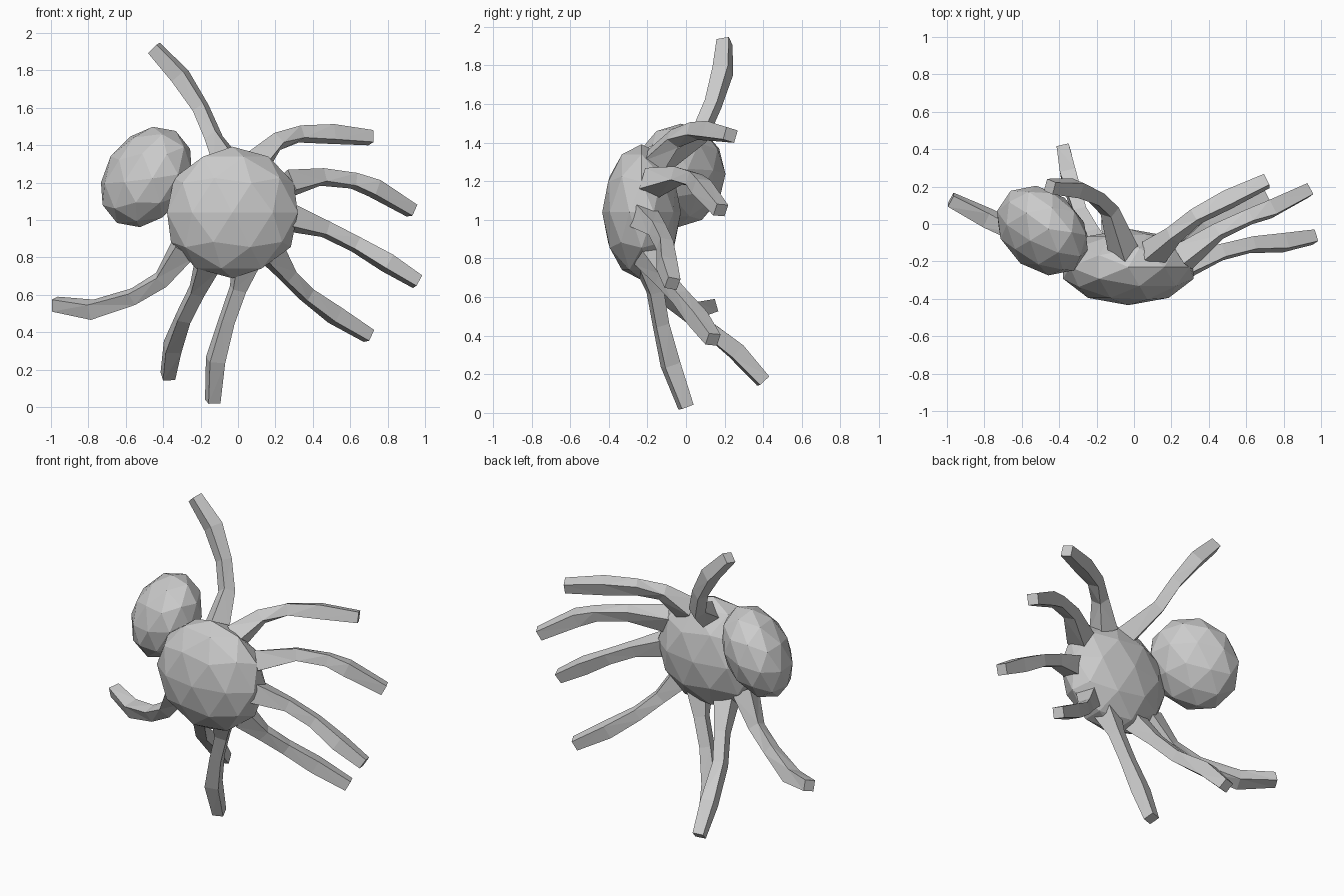
import bpy, bmesh
from math import cos, sin, tau
from mathutils import Matrix, Vector

if "Cube" in bpy.data.objects:
    bpy.data.objects.remove(bpy.data.objects["Cube"])


def finish(bm, name):
    bmesh.ops.recalc_face_normals(bm, faces=bm.faces)
    mesh = bpy.data.meshes.new(name)
    bm.to_mesh(mesh)
    bm.free()
    obj = bpy.data.objects.new(name, mesh)
    bpy.context.collection.objects.link(obj)
    return obj


def blob(name, center, stretch):
    """Faceted icosphere stretched by a symmetric 3x3 matrix."""
    bm = bmesh.new()
    bmesh.ops.create_icosphere(bm, subdivisions=2, radius=1.02)
    m = Matrix(stretch)
    for v in bm.verts:
        v.co = m @ v.co + Vector(center)
    return finish(bm, name)


def leg(name, points, radii=(0.085, 0.052, 0.05, 0.06, 0.047), sides=4):
    """Low-poly tube swept through the joints of one leg."""
    bm = bmesh.new()
    pts = [Vector(p) for p in points]
    rings = []
    for i, (p, r) in enumerate(zip(pts, radii)):
        t = (pts[min(i + 1, len(pts) - 1)] - pts[max(i - 1, 0)]).normalized()
        u = (Vector((0, 1, 0)) - t * t.y).normalized()
        w = t.cross(u)
        rings.append([bm.verts.new(p + r * (cos(a) * u + sin(a) * w))
                      for a in (tau * (k + 0.3) / sides for k in range(sides))])
    for a, b in zip(rings, rings[1:]):
        for k in range(sides):
            n = (k + 1) % sides
            bm.faces.new((a[k], a[n], b[n], b[k]))
    bm.faces.new(rings[0])
    bm.faces.new(rings[-1])
    bmesh.ops.triangulate(bm, faces=bm.faces[:])
    return finish(bm, name)


# Front body and the tilted abdomen behind it
blob("body", (-0.03, -0.23, 1.04),
     ((0.36, 0, 0), (0, 0.2, 0), (0, 0, 0.345)))
blob("abdomen", (-0.49, -0.035, 1.23),
     ((0.24, -0.031, 0.033), (-0.031, 0.235, 0.008), (0.033, 0.008, 0.263)))

# Eight posed legs, from body joint to foot
legs = {
    "leg_top": [(-.05, -.16, 1.30), (-.13, .07, 1.44), (-.20, .14, 1.60),
                (-.31, .19, 1.77), (-.45, .20, 1.92)],
    "leg_upper_right": [(.10, -.16, 1.30), (.21, -.06, 1.42), (.33, .04, 1.46),
                        (.50, .13, 1.46), (.71, .23, 1.44)],
    "leg_mid_right": [(.26, -.18, 1.19), (.45, -.04, 1.23), (.62, .04, 1.21),
                      (.73, .08, 1.17), (.93, .18, 1.05)],
    "leg_low_right": [(.28, -.22, 1.01), (.47, -.15, .95), (.63, -.11, .87),
                      (.80, -.10, .77), (.96, -.07, .67)],
    "leg_bottom_right": [(.18, -.20, .82), (.27, -.12, .70), (.37, -.03, .60),
                         (.52, .06, .49), (.70, .14, .38)],
    "leg_bottom": [(.04, -.20, .77), (0, -.16, .63), (-.06, -.13, .46),
                   (-.12, -.08, .25), (-.135, 0, .03)],
    "leg_bottom_left": [(-.16, -.19, .78), (-.22, -.06, .62), (-.29, .06, .48),
                        (-.35, .26, .32), (-.375, .40, .165)],
    "leg_low_left": [(-.29, -.20, .85), (-.41, -.14, .68), (-.56, -.08, .59),
                     (-.78, .03, .52), (-.98, .13, .55)],
}
for name, points in legs.items():
    leg(name, points)
